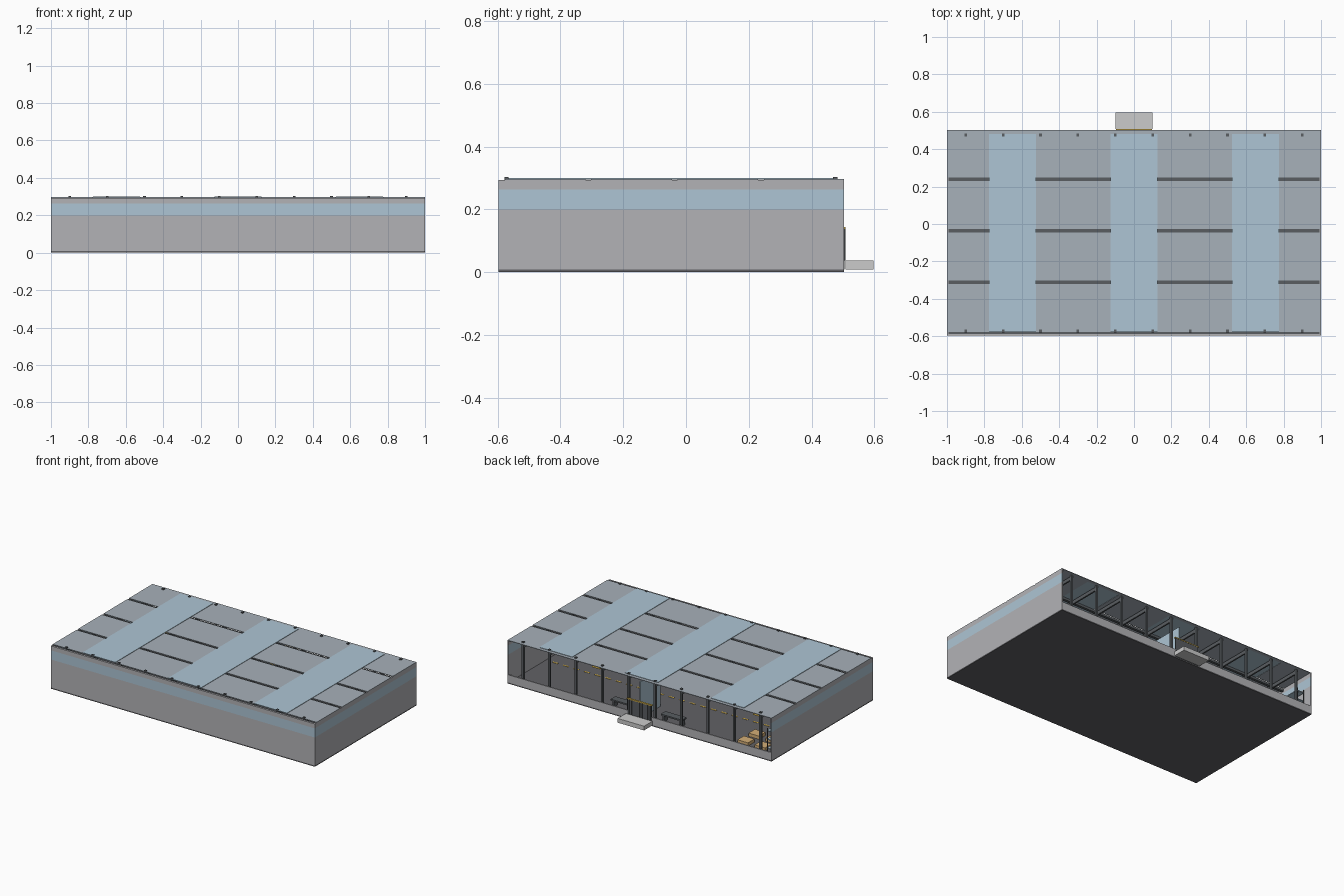
import bpy

if "Cube" in bpy.data.objects:
    bpy.data.objects.remove(bpy.data.objects["Cube"])


def material(name, rgb):
    m = bpy.data.materials.new(name)
    m.diffuse_color = (*rgb, 1)
    m.use_nodes = True
    m.node_tree.nodes["Principled BSDF"].inputs["Base Color"].default_value = m.diffuse_color
    return m


GLASS = material("pale_glass", (0.42, 0.56, 0.66))
ROOF = material("roof_sheet", (0.39, 0.44, 0.49))
WALL = material("wall_panel", (0.45, 0.45, 0.47))
STEEL = material("steel", (0.10, 0.11, 0.12))
DARK = material("dark_floor", (0.12, 0.12, 0.13))
YELLOW = material("safety_yellow", (0.75, 0.50, 0.08))
WOOD = material("pallet_wood", (0.65, 0.42, 0.18))


def box(name, x, y, z, mat=None):
    """Box from (min, max) pairs on each axis."""
    bpy.ops.mesh.primitive_cube_add(
        size=1, location=[(a + b) / 2 for a, b in (x, y, z)])
    o = bpy.context.object
    o.name = name
    o.scale = [b - a for a, b in (x, y, z)]
    bpy.ops.object.transform_apply(location=False, rotation=False, scale=True)
    if mat:
        o.data.materials.append(mat)
    return o


FRONT, BACK, T = -0.597, 0.503, 0.008
EAVE = 0.297

# Floor slab
box("floor_slab", (-1, 1), (FRONT, BACK), (0, 0.008), DARK)

# Front and side walls: solid base, window band, top fascia
bands = [("wall_base", (0.008, 0.2), WALL), ("window_band", (0.2, 0.263), GLASS),
         ("wall_fascia", (0.263, EAVE - 0.004), WALL)]
for name, z, mat in bands:
    box("front_" + name, (-1 + T, 1 - T), (FRONT, FRONT + T), z, mat)
    box("left_" + name, (-1, -1 + T), (FRONT, BACK), z, mat)
    box("right_" + name, (1 - T, 1), (FRONT, BACK), z, mat)

# Low wall along the open back, with a gap for the door
for s, side in ((-1, "left"), (1, "right")):
    box("back_low_wall_" + side, sorted((s * 0.09, s * (1 - T))),
        (BACK - T, BACK), (0.008, 0.06), WALL)

# Roof sheets with slots between them, and full-depth skylights
slots = [0.239, -0.036, -0.311, -0.586]
edges = [BACK] + slots
sheet_x = [(-1, -0.775), (-0.525, -0.125), (0.125, 0.525), (0.775, 1)]
for x in sheet_x:
    for i in range(4):
        y0 = edges[i + 1] + 0.009
        y1 = edges[i] - (0.009 if i else 0)
        box("roof_sheet", x, (y0, y1), (EAVE - 0.004, EAVE), ROOF)
for cx in (-0.65, 0, 0.65):
    box("skylight", (cx - 0.125, cx + 0.125), (FRONT + 0.02, BACK - 0.022),
        (EAVE - 0.002, EAVE + 0.003), GLASS)
    box("skylight_end", (cx - 0.125, cx + 0.125), (BACK - 0.022, BACK),
        (EAVE - 0.004, EAVE), ROOF)

# Purlins filling the roof slots
for y in slots:
    box("purlin", (-1 + T, 1 - T), (y - 0.009, y + 0.009), (0.275, 0.291), STEEL)

# Portal frames: columns at front and back joined by a rafter
for i in range(10):
    x = -0.9 + 0.2 * i
    for y in (-0.572, 0.476):
        box("column", (x - 0.007, x + 0.007), (y - 0.007, y + 0.007),
            (0.008, 0.304), STEEL)
    box("rafter", (x - 0.005, x + 0.005), (-0.565, 0.469), (0.262, 0.286), STEEL)

# Ribbed back door, frame and step
box("door", (-0.09, 0.09), (BACK - 0.006, BACK + 0.002), (0.008, 0.138), STEEL)
for i in range(9):
    x = -0.08 + 0.02 * i
    box("door_rib", (x - 0.004, x + 0.004), (BACK + 0.002, BACK + 0.005),
        (0.037, 0.138), STEEL)
box("door_head", (-0.095, 0.095), (BACK - 0.008, BACK + 0.005),
    (0.138, 0.144), YELLOW)
box("door_step", (-0.1, 0.1), (BACK + 0.005, 0.597), (0.008, 0.037))

# Glass partition inside the entrance
box("entrance_partition", (0.02, 0.028), (0.25, 0.465), (0.008, 0.258), GLASS)

# Overhead hoists hung beneath the rafters
for x in (0.5, 0.12, -0.72):
    box("hoist_cable", (x - 0.003, x + 0.003), (0.237, 0.243), (0.17, 0.275), STEEL)
    box("hoist_body", (x - 0.03, x + 0.03), (0.22, 0.26), (0.145, 0.17), YELLOW)

# Dashed safety line on the floor
for i in range(24):
    x = -0.92 + 0.08 * i
    box("floor_dash", (x - 0.02, x + 0.02), (0.095, 0.105), (0.008, 0.01), YELLOW)

# Conveyors on either side of the entrance
for s in (-1, 1):
    box("conveyor_bed", sorted((s * 0.11, s * 0.27)), (0.38, 0.43), (0.05, 0.06), STEEL)
    for x in (0.125, 0.255):
        box("conveyor_leg", (s * x - 0.006, s * x + 0.006), (0.385, 0.425),
            (0.008, 0.05), STEEL)

# Storage rack and floor pallets in the left corner
for z in (0.05, 0.11, 0.17):
    box("rack_shelf", (-0.985, -0.93), (0.1, 0.45), (z, z + 0.006), GLASS)
for y in (0.1, 0.275, 0.45):
    for x in (-0.982, -0.933):
        box("rack_post", (x - 0.003, x + 0.003), (y - 0.003, y + 0.003),
            (0.008, 0.19), STEEL)
for x in (-0.85, -0.72):
    for y in (0.26, 0.38):
        box("pallet", (x - 0.04, x + 0.04), (y - 0.035, y + 0.035),
            (0.008, 0.03), WOOD)
